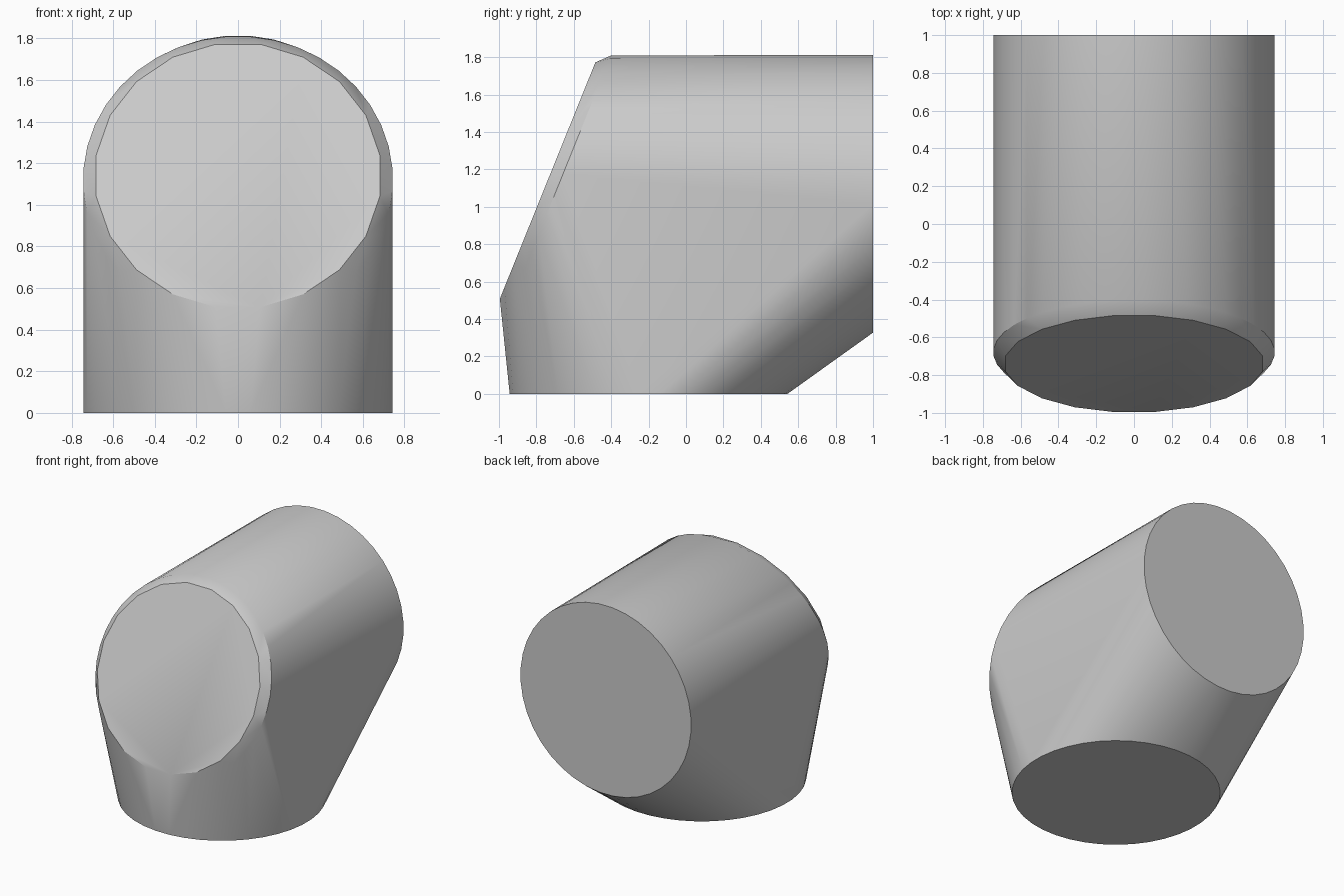
import bpy
import bmesh
from math import pi, radians
from mathutils import Matrix

default = bpy.data.objects.get("Cube")
if default:
    bpy.data.objects.remove(default, do_unlink=True)

grey = bpy.data.materials.new("light_grey")
grey.use_nodes = True
colour = (0.6, 0.6, 0.6, 1)
grey.diffuse_color = colour
grey.node_tree.nodes["Principled BSDF"].inputs["Base Color"].default_value = colour

bm = bmesh.new()


def ring(y, z, radius, tilt, sides):
    """Circle of points centred on x = 0, tilted about the x axis."""
    place = (Matrix.Translation((0, y, z)) @ Matrix.Rotation(radians(tilt), 4, "X")
             @ Matrix.Rotation(pi / 2 + pi / sides, 4, "Z"))
    bmesh.ops.create_circle(bm, segments=sides, radius=radius, matrix=place)


# Elbow body: a skin stretched over the pipe ends and the slanted face
ring(-0.2, 0, 0.745, 0, 40)          # lower opening
ring(1, 1.07, 0.745, 90, 40)         # rear opening
ring(-0.68, 1.12, 0.745, 68, 40)     # shoulder of the slanted face
ring(-0.74, 1.14, 0.69, 68, 20)      # slanted face

hull = bmesh.ops.convex_hull(bm, input=bm.verts[:], use_existing_faces=False)
spare = {g for g in hull["geom_interior"] + hull["geom_unused"]
         if isinstance(g, bmesh.types.BMVert)}
bmesh.ops.delete(bm, geom=list(spare), context="VERTS")
bmesh.ops.delete(bm, geom=[e for e in bm.edges if not e.link_faces], context="EDGES")

# Merge the flat ends into single faces
bmesh.ops.dissolve_limit(bm, angle_limit=radians(0.5), verts=bm.verts[:], edges=bm.edges[:])
bmesh.ops.recalc_face_normals(bm, faces=bm.faces[:])

mesh = bpy.data.meshes.new("elbow_body")
bm.to_mesh(mesh)
bm.free()
mesh.materials.append(grey)
body = bpy.data.objects.new("elbow_body", mesh)
bpy.context.collection.objects.link(body)

bpy.ops.object.select_all(action="DESELECT")
body.select_set(True)
bpy.context.view_layer.objects.active = body
bpy.ops.object.shade_smooth_by_angle(angle=radians(30))
